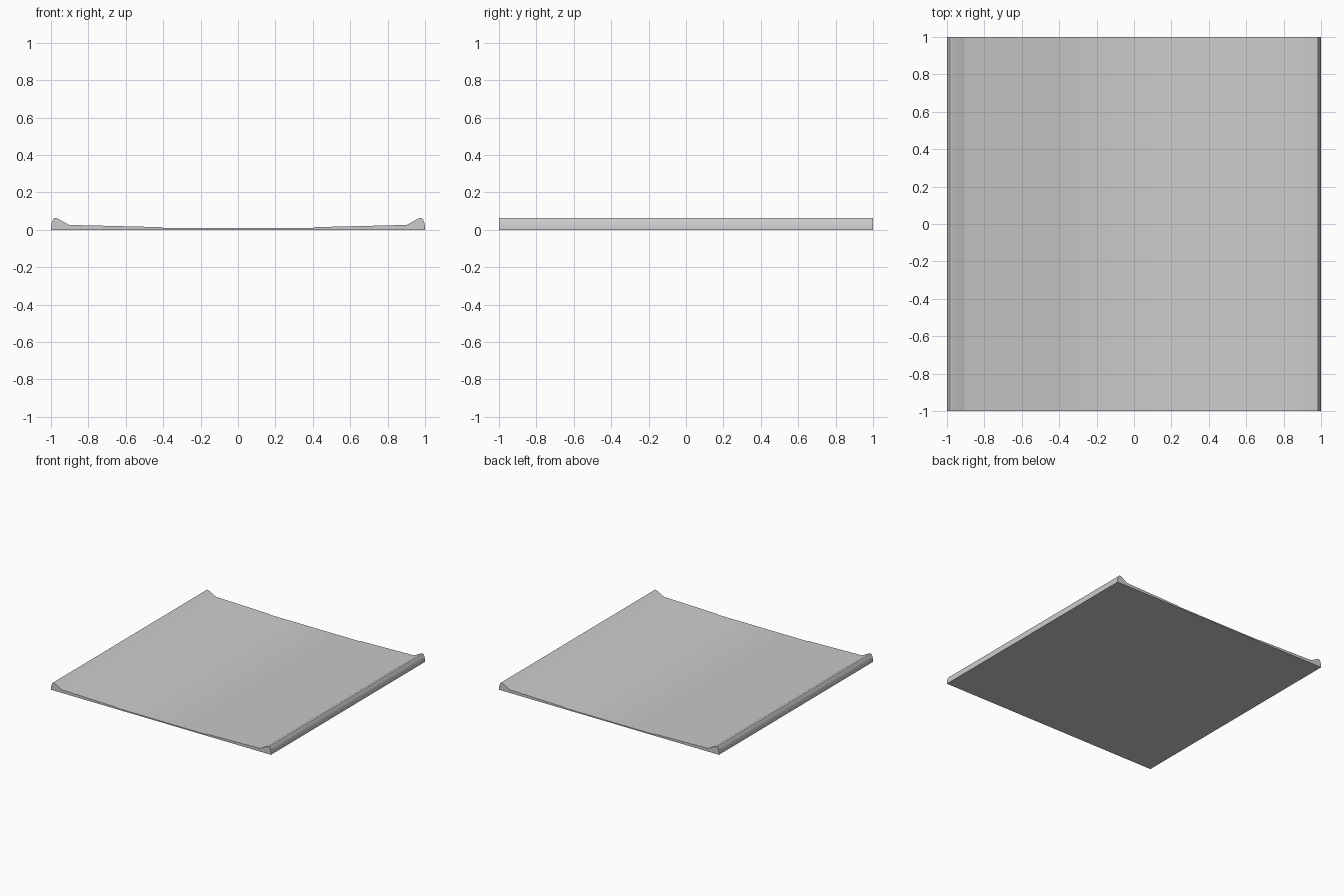
import bpy, bmesh

if "Cube" in bpy.data.objects:
    bpy.data.objects.remove(bpy.data.objects["Cube"])

# Right half of the cross-section, from the centre to the outer foot (x, z)
half = [(0.40, 0.010), (0.41, 0.014), (0.90, 0.026), (0.91, 0.030),
        (0.965, 0.061), (0.975, 0.064), (0.983, 0.062), (0.99, 0.053),
        (0.996, 0.038), (1.0, 0.020), (1.0, 0.0)]
profile = half + [(-x, z) for x, z in reversed(half)]

# Extrude the mirrored section along y
bm = bmesh.new()
section = bm.faces.new([bm.verts.new((x, -1, z)) for x, z in profile])
result = bmesh.ops.extrude_face_region(bm, geom=[section])
moved = [g for g in result["geom"] if isinstance(g, bmesh.types.BMVert)]
bmesh.ops.translate(bm, verts=moved, vec=(0, 2, 0))
bmesh.ops.recalc_face_normals(bm, faces=bm.faces)

mesh = bpy.data.meshes.new("channel_panel")
bm.to_mesh(mesh)
bm.free()
panel = bpy.data.objects.new("channel_panel", mesh)
bpy.context.collection.objects.link(panel)

# Smooth the rounded lips, keep the corners crisp
bpy.context.view_layer.objects.active = panel
panel.select_set(True)
bpy.ops.object.shade_smooth_by_angle(angle=0.4)
